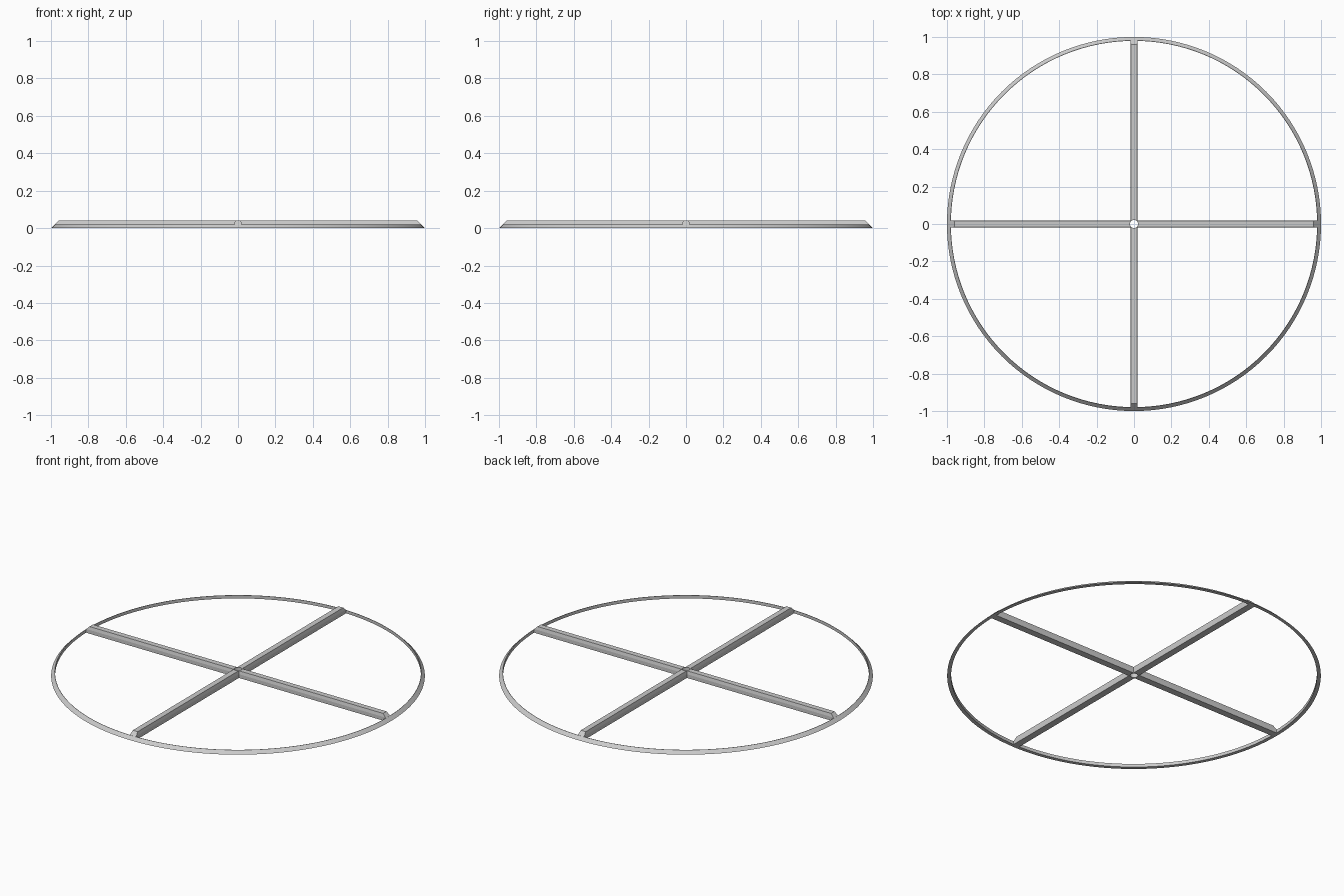
import bpy, bmesh, math

if "Cube" in bpy.data.objects:
    bpy.data.objects.remove(bpy.data.objects["Cube"])

R = 1.0        # outer radius at the base; the rim slopes inward at 45 degrees
SEGMENTS = 128


def make_object(name, bm):
    bmesh.ops.recalc_face_normals(bm, faces=bm.faces)
    mesh = bpy.data.meshes.new(name)
    bm.to_mesh(mesh)
    bm.free()
    obj = bpy.data.objects.new(name, mesh)
    bpy.context.collection.objects.link(obj)
    return obj


def ring(name, profile):
    bm = bmesh.new()
    loops = []
    for i in range(SEGMENTS):
        a = 2 * math.pi * i / SEGMENTS
        loops.append([bm.verts.new((r * math.cos(a), r * math.sin(a), z)) for r, z in profile])
    n = len(profile)
    for i in range(SEGMENTS):
        p, q = loops[i], loops[(i + 1) % SEGMENTS]
        for j in range(n):
            k = (j + 1) % n
            bm.faces.new((p[j], q[j], q[k], p[k]))
    return make_object(name, bm)


def spoke_bar(name, angle):
    # bar section across its width; both ends follow the slope of the rim
    section = [(-0.02, 0), (0.02, 0), (0.02, 0.022), (0.016, 0.04), (-0.016, 0.04), (-0.02, 0.022)]
    c, s = math.cos(angle), math.sin(angle)
    bm = bmesh.new()
    ends = []
    for side in (-1, 1):
        pts = [(side * (R - 0.001 - z), w, z) for w, z in section]
        ends.append([bm.verts.new((c * x - s * y, s * x + c * y, z)) for x, y, z in pts])
    a, b = ends
    n = len(section)
    for i in range(n):
        j = (i + 1) % n
        bm.faces.new((a[i], a[j], b[j], b[i]))
    bm.faces.new(a)
    bm.faces.new(b)
    return make_object(name, bm)


def boolean(obj, other, operation):
    mod = obj.modifiers.new(operation.lower(), 'BOOLEAN')
    mod.operation = operation
    mod.solver = 'EXACT'
    mod.object = other
    bpy.context.view_layer.objects.active = obj
    bpy.ops.object.modifier_apply(modifier=mod.name)
    bpy.data.objects.remove(other, do_unlink=True)


# Thin outer rim with a sloped outside face
rim = ring("outer_rim", [(0.979, 0), (R, 0), (0.981, 0.019), (0.979, 0.019)])
bpy.ops.object.select_all(action='DESELECT')
rim.select_set(True)
bpy.context.view_layer.objects.active = rim
bpy.ops.object.shade_smooth_by_angle(angle=math.radians(30))

# Crossed bars joined into one solid
cross = spoke_bar("cross_bars", 0)
boolean(cross, spoke_bar("second_bar", math.pi / 2), 'UNION')

# Round hole through the centre
bm = bmesh.new()
bmesh.ops.create_cone(bm, cap_ends=True, segments=32, radius1=0.0215, radius2=0.0215, depth=0.2)
cutter = make_object("centre_hole_cutter", bm)
cutter.hide_render = True
boolean(cross, cutter, 'DIFFERENCE')
